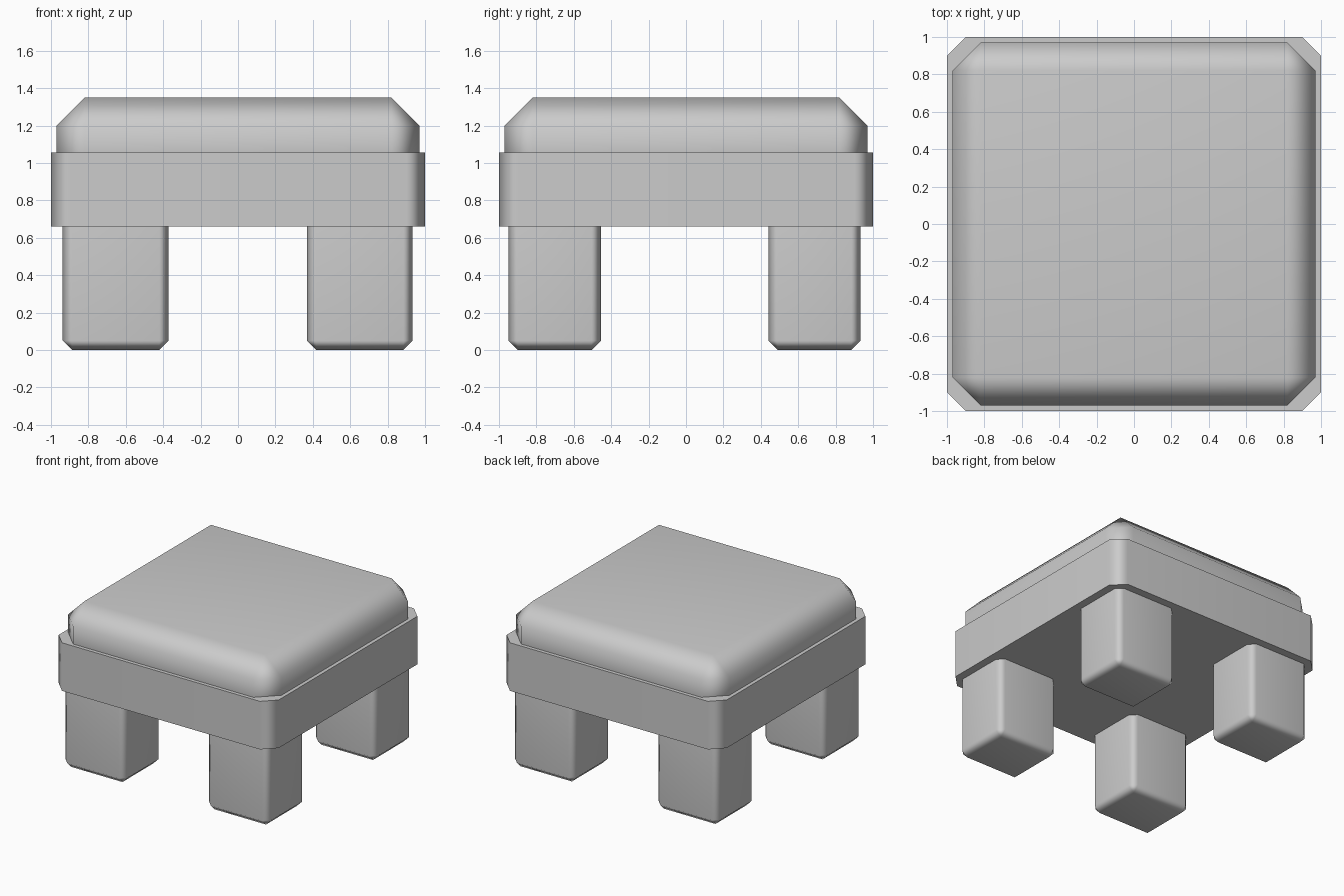
import bpy, bmesh, math

if "Cube" in bpy.data.objects:
    bpy.data.objects.remove(bpy.data.objects["Cube"])


def chamfered_box(name, lo, hi, width, vertical_only=False):
    """Box between two corners with single-segment chamfers and smooth shading."""
    bm = bmesh.new()
    bmesh.ops.create_cube(bm, size=1)
    for v in bm.verts:
        v.co = [l + (c + 0.5) * (h - l) for c, l, h in zip(v.co, lo, hi)]
    edges = [e for e in bm.edges if not vertical_only
             or abs(e.verts[0].co.z - e.verts[1].co.z) > 0.01]
    bmesh.ops.bevel(bm, geom=edges, offset=width, offset_type='OFFSET',
                    segments=1, profile=0.5, affect='EDGES')
    bmesh.ops.recalc_face_normals(bm, faces=bm.faces[:])
    # smooth across the chamfers, sharp at right angles
    for f in bm.faces:
        f.smooth = True
    for e in bm.edges:
        e.smooth = e.calc_face_angle(0) < math.radians(60)
    mesh = bpy.data.meshes.new(name)
    bm.to_mesh(mesh)
    bm.free()
    obj = bpy.data.objects.new(name, mesh)
    bpy.context.collection.objects.link(obj)
    # keeps the large faces flat and the chamfers blended
    mod = obj.modifiers.new("flat_faces", 'WEIGHTED_NORMAL')
    mod.keep_sharp = True
    return obj


# Frame with cut vertical corners
chamfered_box("seat_frame", (-1, -1, 0.66), (1, 1, 1.055), 0.10, vertical_only=True)

# Cushion sunk into the frame
chamfered_box("cushion", (-0.97, -0.97, 0.80), (0.97, 0.97, 1.35), 0.15)

# Four block legs
for side, x in (("left", -0.654), ("right", 0.651)):
    for end, y in (("front", -0.702), ("back", 0.687)):
        chamfered_box(f"{end}_{side}_leg",
                      (x - 0.283, y - 0.247, 0), (x + 0.283, y + 0.247, 0.80), 0.05)
